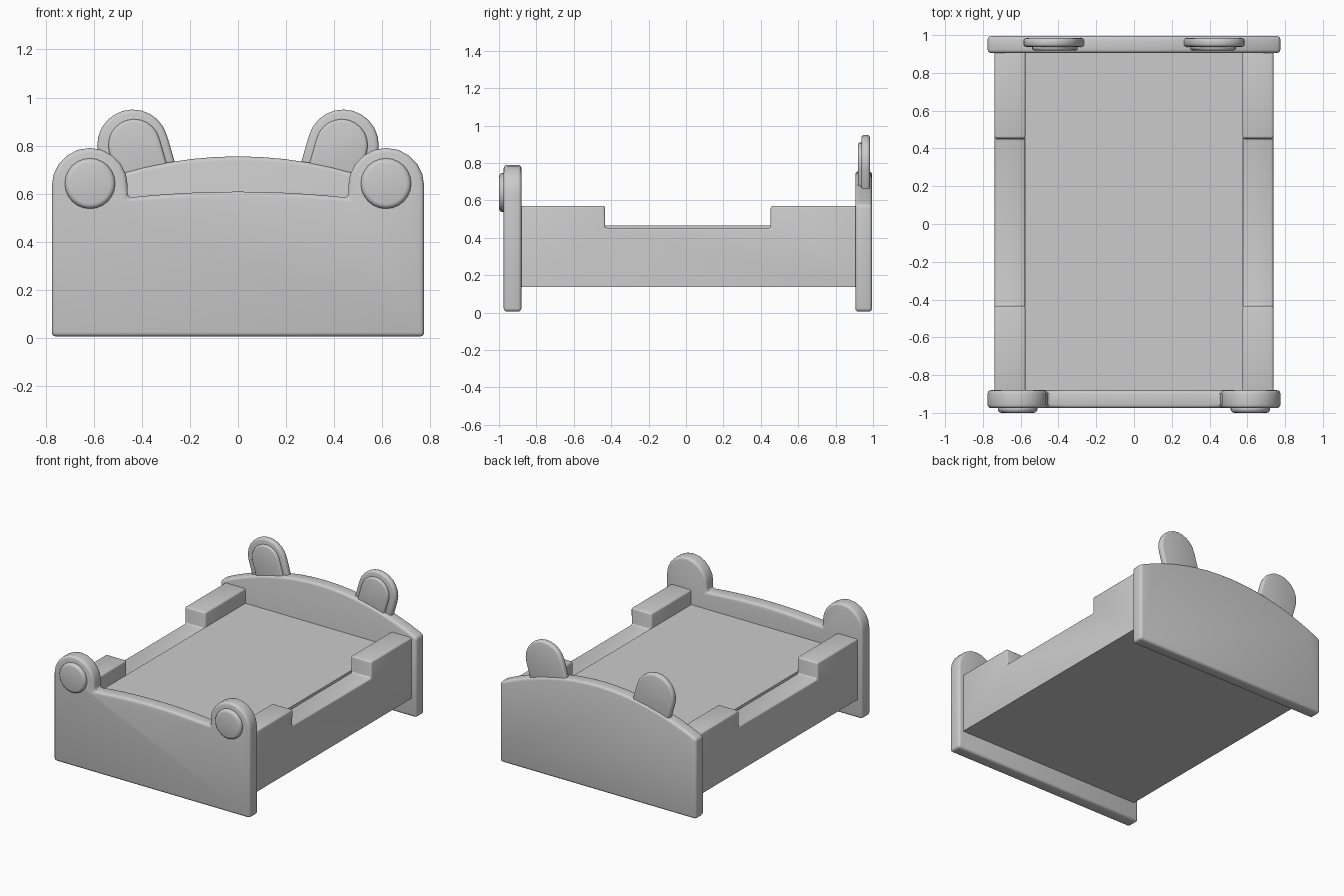
import bpy, bmesh
from math import pi, sin, cos, radians
from mathutils import Vector

cube = bpy.data.objects.get("Cube")
if cube:
    bpy.data.objects.remove(cube, do_unlink=True)

grey = bpy.data.materials.new("plain grey")
grey.use_nodes = True
colour = (0.6, 0.6, 0.6, 1)
grey.diffuse_color = colour
grey.node_tree.nodes["Principled BSDF"].inputs["Base Color"].default_value = colour


def arc(cx, cz, r, start, end, steps):
    angles = [radians(start + (end - start) * i / steps) for i in range(steps + 1)]
    return [(cx + r * cos(a), cz + r * sin(a)) for a in angles]


def crown(half, edge, middle, steps):
    """Shallow curve running from +half to -half."""
    ts = [1 - 2 * i / steps for i in range(steps + 1)]
    return [(half * t, middle - (middle - edge) * t * t) for t in ts]


def mirror(pts):
    return [(-x, z) for x, z in reversed(pts)]


def prism(name, pts, lo, hi, bevel=0.0, axis="y", bevel_above=-1.0):
    """Extrude a profile (across, up) between lo and hi, with rounded edges."""
    def place(p, d):
        return Vector((p[0], d, p[1]) if axis == "y" else (d, p[0], p[1]))
    bm = bmesh.new()
    a = [bm.verts.new(place(p, lo)) for p in pts]
    b = [bm.verts.new(place(p, hi)) for p in pts]
    bm.faces.new(a)
    bm.faces.new(b[::-1])
    for i in range(len(pts)):
        j = (i + 1) % len(pts)
        bm.faces.new((a[j], a[i], b[i], b[j]))
    bmesh.ops.recalc_face_normals(bm, faces=bm.faces)
    if bevel:
        edges = [e for e in bm.edges if e.calc_face_angle(0) > 0.6
                 and (e.verts[0].co.z + e.verts[1].co.z) / 2 > bevel_above]
        bmesh.ops.bevel(bm, geom=edges, offset=bevel, segments=3, profile=0.5,
                        affect="EDGES", clamp_overlap=True)
    mesh = bpy.data.meshes.new(name)
    bm.to_mesh(mesh)
    bm.free()
    mesh.materials.append(grey)
    ob = bpy.data.objects.new(name, mesh)
    bpy.context.collection.objects.link(ob)
    bpy.ops.object.select_all(action="DESELECT")
    ob.select_set(True)
    bpy.context.view_layer.objects.active = ob
    bpy.ops.object.shade_smooth_by_angle(angle=radians(35))
    return ob


# Headboard with a crowned top
prism("headboard", [(-0.775, 0.005), (0.775, 0.005)] + crown(0.775, 0.575, 0.755, 16),
      0.905, 0.995, 0.018)

# Footboard with a round post at each corner
post = arc(0.617, 0.632, 0.158, 0, 180, 10)
prism("footboard", [(-0.775, 0.005), (0.775, 0.005)] + post
      + crown(0.459, 0.583, 0.608, 10) + mirror(post), -0.975, -0.88, 0.018)

# Mattress, also closing the underside
prism("mattress", [(-0.577, 0.136), (0.577, 0.136), (0.577, 0.465), (-0.577, 0.465)],
      -0.89, 0.92)

# Side rail outline, lowered in the middle
rail = [(-0.93, 0.136), (0.95, 0.136), (0.95, 0.57), (0.453, 0.57),
        (0.453, 0.452), (-0.433, 0.452), (-0.433, 0.57), (-0.93, 0.57)]

# Ears lean outward
lean = Vector((-0.28, -0.96))


def ear_shape(cx, cz, r, length):
    top = arc(cx, cz, r, -16, 164, 12)
    foot = [(x + lean.x * length, z + lean.y * length) for x, z in (top[-1], top[0])]
    return top + foot


ear = ear_shape(0.438, 0.802, 0.148, 0.17)
inner = ear_shape(0.432, 0.802, 0.108, 0.17)

for side, name in ((1, "left"), (-1, "right")):
    def flip(pts):
        return pts if side > 0 else mirror(pts)
    prism(name + "_rail", rail, *sorted((side * 0.575, side * 0.738)),
          bevel=0.012, axis="x", bevel_above=0.3)
    prism(name + "_ear", flip(ear), 0.938, 0.984, 0.016)
    prism(name + "_inner_ear", flip(inner), 0.919, 0.95, 0.013)
    disc = arc(side * 0.616, 0.642, 0.105, 0, 345, 23)
    prism(name + "_post_disc", disc, -1.0, -0.955, 0.02)
